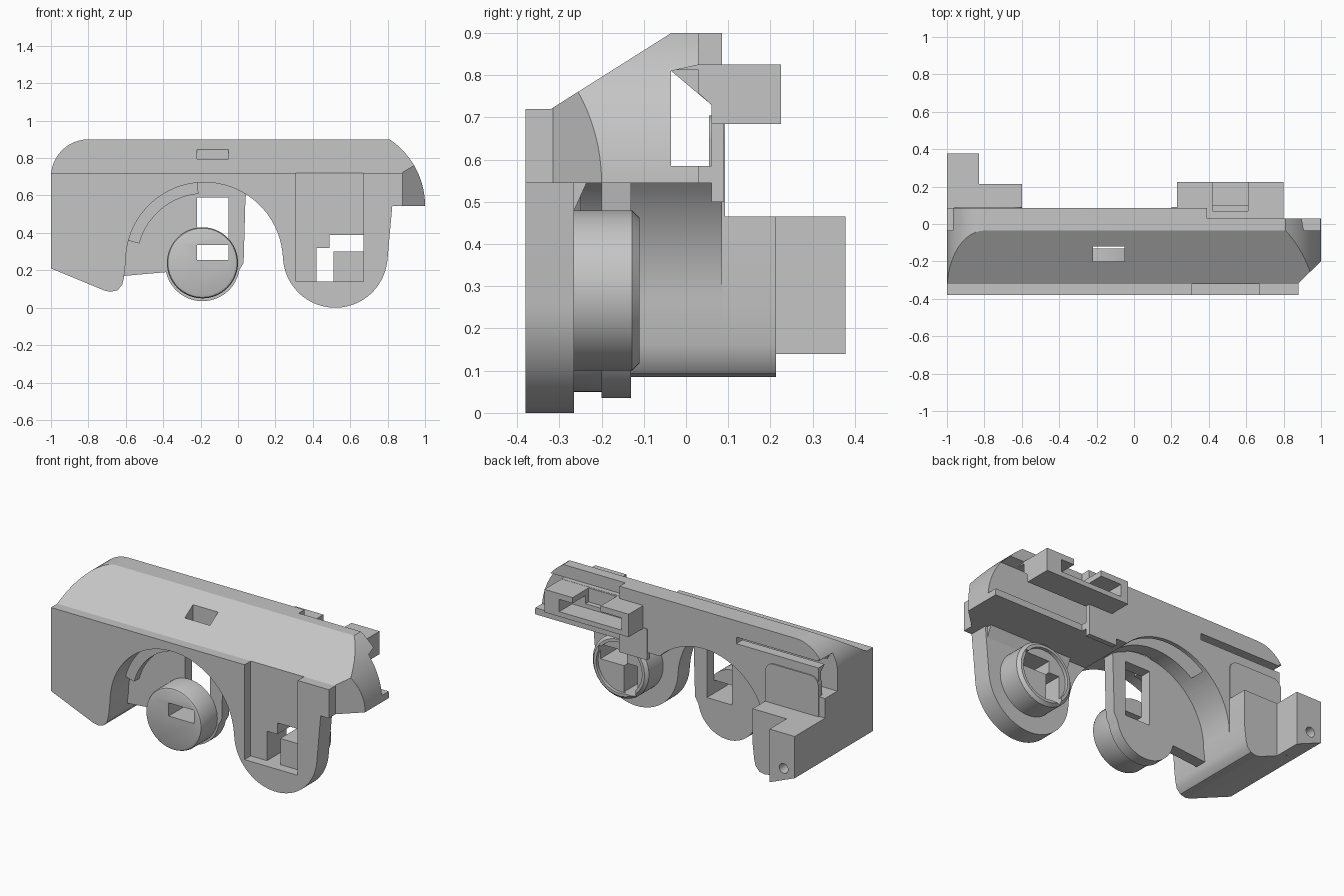
import bpy, bmesh, math

if "Cube" in bpy.data.objects:
    bpy.data.objects.remove(bpy.data.objects["Cube"])

grey = bpy.data.materials.new("grey_plastic")
grey.diffuse_color = (0.56, 0.56, 0.56, 1)
grey.use_nodes = True
grey.node_tree.nodes["Principled BSDF"].inputs["Base Color"].default_value = grey.diffuse_color


def arc(cx, cz, r, a0, a1, n=24):
    return [(cx + r * math.cos(math.radians(a0 + (a1 - a0) * i / n)),
             cz + r * math.sin(math.radians(a0 + (a1 - a0) * i / n))) for i in range(n + 1)]


def circle(cx, cz, r, n=64):
    return arc(cx, cz, r, 0, 360, n)[:-1]


def prism(name, pts, axis, a, b):
    """Extrude a 2D outline from a to b along an axis."""
    put = {'x': lambda p, t: (t, p[0], p[1]),
           'y': lambda p, t: (p[0], t, p[1]),
           'z': lambda p, t: (p[0], p[1], t)}[axis]
    bm = bmesh.new()
    lo = [bm.verts.new(put(p, a)) for p in pts]
    hi = [bm.verts.new(put(p, b)) for p in pts]
    n = len(pts)
    bm.faces.new(lo)
    bm.faces.new(hi[::-1])
    for i in range(n):
        bm.faces.new((lo[i], hi[i], hi[(i + 1) % n], lo[(i + 1) % n]))
    bmesh.ops.recalc_face_normals(bm, faces=bm.faces)
    me = bpy.data.meshes.new(name)
    bm.to_mesh(me)
    bm.free()
    me.materials.append(grey)
    ob = bpy.data.objects.new(name, me)
    bpy.context.collection.objects.link(ob)
    return ob


def box(name, x0, x1, y0, y1, z0, z1):
    return prism(name, [(x0, z0), (x1, z0), (x1, z1), (x0, z1)], 'y', y0, y1)


def boolean(ob, cutter, op='DIFFERENCE'):
    m = ob.modifiers.new("cut", 'BOOLEAN')
    m.operation, m.solver, m.object = op, 'EXACT', cutter
    me = bpy.data.meshes.new_from_object(ob.evaluated_get(bpy.context.evaluated_depsgraph_get()))
    ob.modifiers.clear()
    ob.data = me
    bpy.data.objects.remove(cutter)


def bevel(ob, width, segs, test):
    bm = bmesh.new()
    bm.from_mesh(ob.data)
    bmesh.ops.bevel(bm, geom=[e for e in bm.edges if all(test(v.co) for v in e.verts)],
                    offset=width, segments=segs, affect='EDGES', profile=0.5)
    bm.to_mesh(ob.data)
    bm.free()


def arch_cutter():
    return prism("arch_cutter", arc(-0.18, 0.25, 0.42, 0, 180, 48) + [(-0.6, -0.2), (0.24, -0.2)],
                 'y', -0.6, 0.3)


# Upper housing: section, front outline and plan intersected
housing = prism("upper_housing", [(-.38, .545), (-.38, .72), (-.32, .72), (-.035, .9),
                                  (.085, .9), (.085, .545)], 'x', -1.1, 1.1)
outline = arc(.575, .546, .425, 0, 57, 14) + [(.8, .9)]
outline += arc(-.8, .7, .2, 90, 180, 12) + [(-1, .545), (1, .545)]
boolean(housing, prism("outline", outline, 'y', -.5, .5), 'INTERSECT')
boolean(housing, prism("plan", [(-1.2, -.5), (.88, -.5), (.88, -.315), (1, -.2), (1.1, -.11), (1.1, .03),
                                (.39, .03), (.39, .2), (-1.2, .2)], 'z', .3, 1.1), 'INTERSECT')
boolean(housing, arch_cutter())
# Tunnel under the roof, open to the back at both ends
boolean(housing, prism("tunnel", [(-.035, .585), (.06, .585), (.06, .73), (-.035, .81)], 'x', -1.2, 1.2))
boolean(housing, prism("open_channel", [(-.035, .585), (.1, .585), (.1, .84), (-.035, .81)], 'x', .392, 1.2))
boolean(housing, box("end_opening", -1.2, -.955, -.035, .2, .585, .81))
# Gap between the roof lip and the back wall
boolean(housing, box("lip_gap", -1.2, -.4, 0, .2, .76, .8))
# Roof window and front recess
boolean(housing, box("window", -.22, -.05, -.2, -.12, .6, 1))
boolean(housing, box("recess", .31, .67, -.5, -.32, .3, .73))

# Front plate with round lobe
lobe = prism("lobe_plate", arc(.52, .28, .28, 180, 355, 40) + [(.825, .545), (0, .545), (0, .25)],
             'y', -.38, -.265)
boolean(lobe, arch_cutter())
boolean(lobe, box("recess", .31, .67, -.5, -.32, .14, .6))


def key_hole():
    return prism("key_hole", [(.42, .14), (.51, .14), (.51, .3), (.67, .3), (.67, .39),
                              (.49, .39), (.49, .32), (.42, .32)], 'y', -.6, .1)


boolean(lobe, key_hole())

# Sloped rib behind the lobe, at the housing underside
rib = prism("lobe_gusset", [(-.265, .48), (-.235, .546), (-.265, .546)], 'x', .25, .81)

# Boss behind the lobe
boss = prism("rear_boss", circle(.53, .29, .19), 'y', -.265, -.11)
bevel(boss, .018, 1, lambda v: v.y > -.12)
boolean(boss, prism("boss_cup", circle(.53, .29, .155), 'y', -.13, .1))
boolean(boss, key_hole())

# Left leg and its rear block
foot = [(-1, .21), (-.71, .09), (-.68, .085), (-.645, .093), (-.62, .12), (-.61, .16)]
leg = prism("left_leg", foot + [(-.6, .25), (-.4, .25), (-.4, .545), (-1, .545)], 'y', -.38, .085)
boolean(leg, arch_cutter())
block = prism("rear_block", foot + [(-.6, .25), (-.6, .465), (-1, .465)], 'y', .085, .213)
tail = prism("tail_block", [(-1, .21), (-.83, .14), (-.83, .465), (-1, .465)], 'y', .213, .378)
boolean(tail, prism("screw_hole", circle(-.925, .25, .03, 24), 'y', .3, .5))
shelf = box("leg_shelf", -1, -.6, -.035, .06, .54, .585)

# Rounded upright plate behind the leg
plate = prism("rear_plate", [(-.6, .46), (-.6, .65)] + arc(-.655, .65, .055, 0, 90, 8) +
              arc(-.905, .65, .055, 90, 180, 8) + [(-.96, .46)], 'y', .055, .092)

# Hanging tongue that carries the knob
tongue = prism("tongue", [(-.61, .17), (-.385, .19)] + arc(-.19, .235, .2, 200, 350, 24) +
               [(.03, .24), (.04, .59)] + arc(-.18, .25, .425, 58, 170, 32), 'y', -.2, -.13)
boolean(tongue, box("slot", -.22, -.05, -.5, .2, .255, .59))
# Raised ring segment on the tongue
ring = prism("tongue_ring", arc(-.18, .25, .422, 95, 165, 24) + arc(-.18, .25, .36, 165, 95, 24),
             'y', -.25, -.2)

# Stepped knob
knob = prism("knob", circle(-.19, .24, .19), 'y', -.355, -.2)
bevel(knob, .018, 2, lambda v: v.y < -.34)
boolean(knob, box("key_slot", -.22, -.05, -.5, .2, .255, .335))

# Rear bracket with a slot and a top notch
bracket = prism("rear_bracket", [(.03, .757), (.06, .73), (.06, .685), (.225, .685),
                                 (.225, .825), (.03, .825)], 'x', .23, .8)
boolean(bracket, box("slot", .28, .7, .1, .3, .715, .79))
boolean(bracket, box("notch", .42, .61, .07, .3, .74, .9))
roof_tab = box("bracket_tab", .392, .8, -.03, .06, .812, .826)
drop = box("bracket_rib", .2, .39, .06, .09, .5, .69)

for ob in bpy.context.scene.objects:
    ob.select_set(True)
bpy.context.view_layer.objects.active = housing
bpy.ops.object.shade_smooth_by_angle(angle=math.radians(30))
